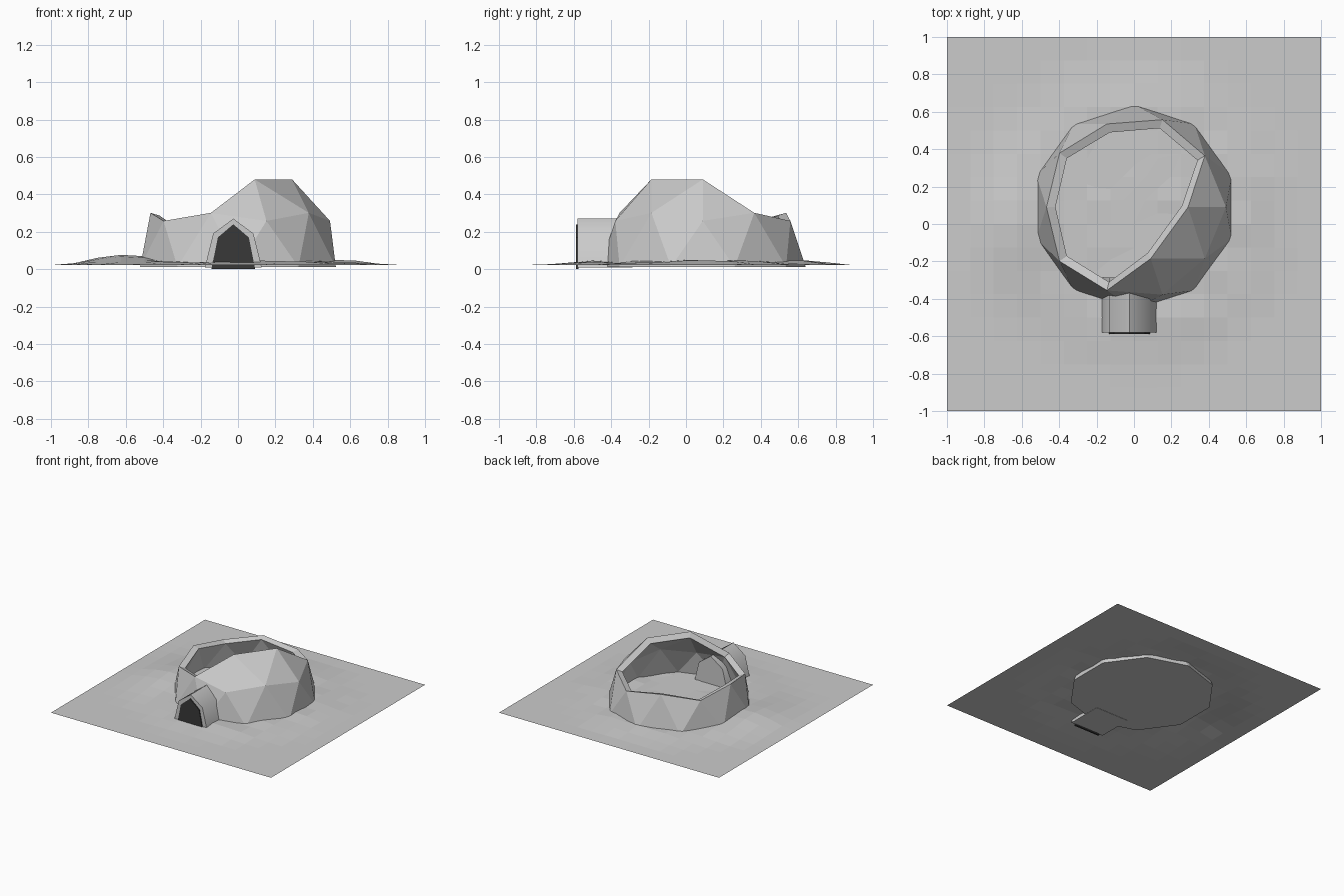
import bpy, bmesh, math, random

if "Cube" in bpy.data.objects:
    bpy.data.objects.remove(bpy.data.objects["Cube"])

random.seed(4)


def make_object(name, bm):
    bmesh.ops.recalc_face_normals(bm, faces=bm.faces)
    me = bpy.data.meshes.new(name)
    bm.to_mesh(me)
    bm.free()
    ob = bpy.data.objects.new(name, me)
    bpy.context.collection.objects.link(ob)
    return ob


def arch(name, cx, rx, rz, base, y0, y1):
    # half octagon, stretched in height, extruded along y
    pts = [(cx + rx * math.cos(a), max(base, rz * math.sin(a)))
           for a in (i * math.pi / 4 for i in range(5))]
    bm = bmesh.new()
    face = bm.faces.new([bm.verts.new((x, y0, z)) for x, z in pts])
    ext = bmesh.ops.extrude_face_region(bm, geom=[face])["geom"]
    moved = [v for v in ext if isinstance(v, bmesh.types.BMVert)]
    bmesh.ops.translate(bm, verts=moved, vec=(0, y1 - y0, 0))
    return make_object(name, bm)


# snowy ground: 16 x 16 grid with soft drifts around the dome
bm = bmesh.new()
bmesh.ops.create_grid(bm, x_segments=16, y_segments=16, size=1)
drifts = [(-0.64, -0.02, 0.040, 0.20, 0.30), (0.55, 0.1, 0.006, 0.12, 0.3),
          (0.1, 0.65, 0.005, 0.3, 0.12)]
for v in bm.verts:
    x, y = v.co.x, v.co.y
    r = math.hypot(x, y - 0.05)
    ring = min(1, max(0, (0.85 - r) / 0.25))
    z = 0.022 + ring * (0.018 + random.uniform(-0.006, 0.006))
    if max(abs(x), abs(y)) < 0.95:
        for dx, dy, h, sx, sy in drifts:
            z += h * math.exp(-((x - dx) / sx) ** 2 - ((y - dy) / sy) ** 2)
    v.co.z = z
make_object("snow_ground", bm)

# broken dome: half icosphere with missing upper panels and a flat floor
R = 0.55
bpy.ops.mesh.primitive_ico_sphere_add(subdivisions=2, radius=R)
dome = bpy.context.object
dome.name = "broken_dome"
bm = bmesh.new()
bm.from_mesh(dome.data)
gone = [v for v in bm.verts if v.co.z < -0.01 or
        (v.co.z > 0.75 * R and not (v.co.x > 0.05 and v.co.y < 0.1))]
bmesh.ops.delete(bm, geom=gone, context='VERTS')
base = [v for v in bm.verts if abs(v.co.z) < 0.01]
base.sort(key=lambda v: -math.atan2(v.co.y, v.co.x))
bm.faces.new(base)
bm.normal_update()
bm.to_mesh(dome.data)
bm.free()
dome.location = (0, 0.09, 0.012)
wall = dome.modifiers.new("wall_thickness", 'SOLIDIFY')
wall.thickness = 0.05
wall.offset = -1

# entrance tunnel, shaded smooth along its arch
tunnel = arch("entrance_tunnel", -0.025, 0.152, 0.27, 0.01, -0.58, -0.285)
bpy.ops.object.select_all(action='DESELECT')
tunnel.select_set(True)
bpy.context.view_layer.objects.active = tunnel
bpy.ops.object.shade_smooth_by_angle(angle=math.radians(60))

# dark doorway panel
door = arch("doorway", -0.025, 0.117, 0.24, 0.0, -0.588, -0.574)
dark = bpy.data.materials.new("dark_opening")
dark.diffuse_color = (0.04, 0.04, 0.04, 1)
dark.use_nodes = True
dark.node_tree.nodes["Principled BSDF"].inputs["Base Color"].default_value = dark.diffuse_color
door.data.materials.append(dark)
